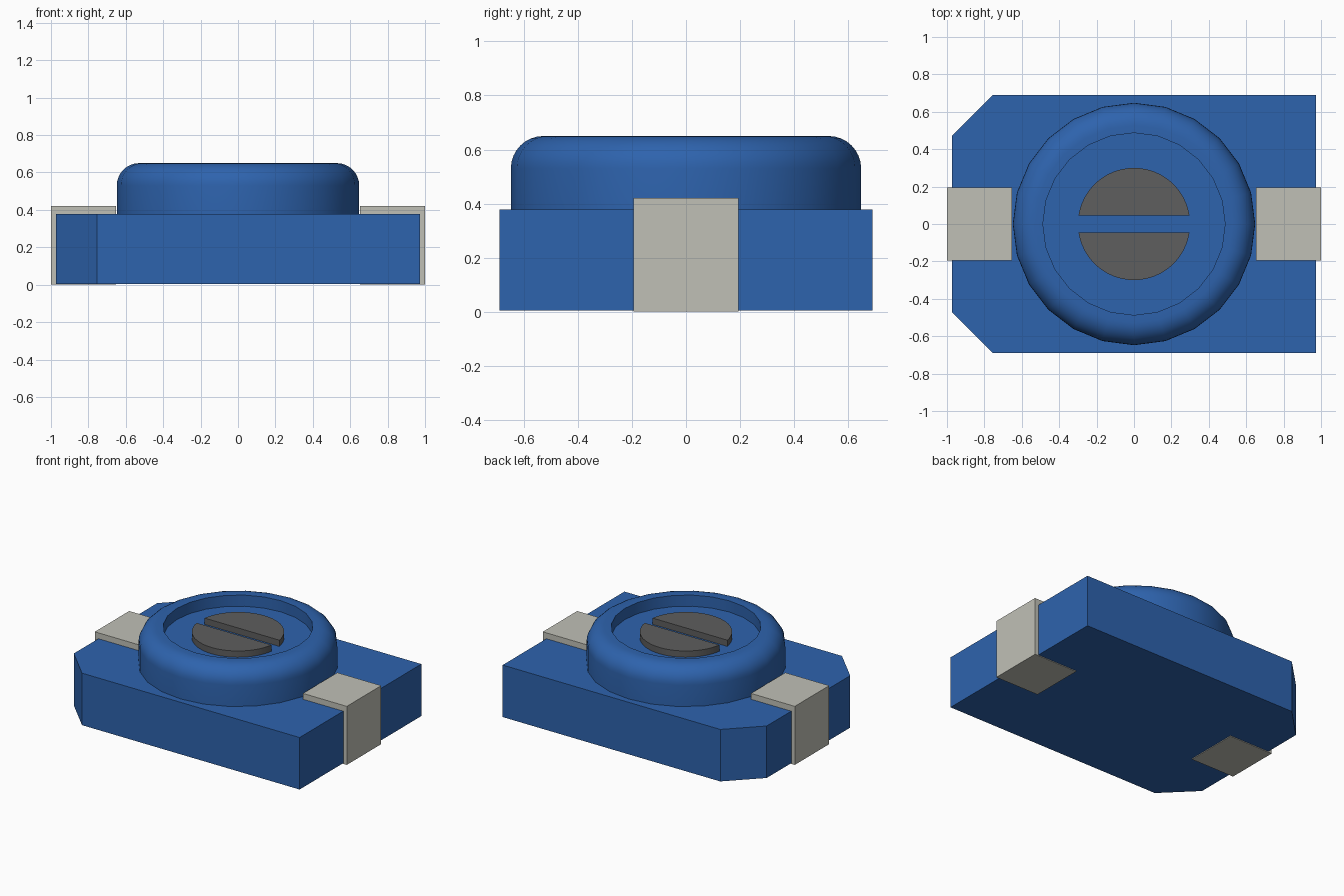
import bpy
import bmesh
from math import sin, cos, pi, asin, radians

cube = bpy.data.objects.get("Cube")
if cube:
    bpy.data.objects.remove(cube, do_unlink=True)


def material(name, rgb):
    mat = bpy.data.materials.new(name)
    mat.use_nodes = True
    color = (*rgb, 1)
    mat.diffuse_color = color
    mat.node_tree.nodes["Principled BSDF"].inputs["Base Color"].default_value = color
    return mat


def finish(name, bm, mat, smooth=False):
    bmesh.ops.recalc_face_normals(bm, faces=bm.faces)
    mesh = bpy.data.meshes.new(name)
    bm.to_mesh(mesh)
    bm.free()
    mesh.materials.append(mat)
    obj = bpy.data.objects.new(name, mesh)
    bpy.context.collection.objects.link(obj)
    if smooth:
        bpy.ops.object.select_all(action="DESELECT")
        obj.select_set(True)
        bpy.context.view_layer.objects.active = obj
        bpy.ops.object.shade_smooth_by_angle(angle=radians(35))
    return obj


def prism(name, points, vector, mat, smooth=False):
    """Extrude a closed outline of 3D points along a vector."""
    bm = bmesh.new()
    face = bm.faces.new([bm.verts.new(p) for p in points])
    result = bmesh.ops.extrude_face_region(bm, geom=[face], use_keep_orig=True)
    moved = [v for v in result["geom"] if isinstance(v, bmesh.types.BMVert)]
    bmesh.ops.translate(bm, verts=moved, vec=vector)
    return finish(name, bm, mat, smooth)


def lathe(name, profile, segments, mat):
    """Spin a (radius, height) profile around z."""
    bm = bmesh.new()
    verts = [bm.verts.new((r, 0, z)) for r, z in profile]
    edges = [bm.edges.new(pair) for pair in zip(verts, verts[1:])]
    bmesh.ops.spin(bm, geom=verts + edges, cent=(0, 0, 0), axis=(0, 0, 1),
                   angle=2 * pi, steps=segments, use_duplicate=False)
    bmesh.ops.remove_doubles(bm, verts=bm.verts, dist=0.0005)
    return finish(name, bm, mat, smooth=True)


blue = material("blue plastic", (0.027, 0.125, 0.42))
silver = material("silver metal", (0.53, 0.53, 0.47))
grey = material("dark grey metal", (0.112, 0.112, 0.112))

# Base block with two chamfered corners on the right end
L, W, C = 0.972, 0.69, 0.217
outline = [(L, -W), (L, W), (C - L, W), (-L, W - C), (-L, C - W), (C - L, -W)]
prism("base_block", [(x, y, 0.005) for x, y in outline], (0, 0, 0.373), blue)

# Round housing with a rolled shoulder and a recessed floor
R, TOP, FILLET, FLOOR = 0.648, 0.65, 0.12, 0.57
shoulder = [(R - FILLET + FILLET * cos(i * pi / 16),
             TOP - FILLET + FILLET * sin(i * pi / 16)) for i in range(9)]
profile = [(0, 0.37), (R, 0.37), *shoulder, (0.487, TOP), (0.487, FLOOR), (0, FLOOR)]
lathe("round_housing", profile, 24, blue)

# Rotor: two half discs either side of a screwdriver slot
RADIUS, SLOT = 0.3, 0.045
start = asin(SLOT / RADIUS)
arc = [start + (pi - 2 * start) * i / 24 for i in range(25)]
for side, name in ((1, "rotor_half_back"), (-1, "rotor_half_front")):
    half = [(RADIUS * cos(a), side * RADIUS * sin(a), FLOOR) for a in arc]
    prism(name, half, (0, 0, 0.045), grey, smooth=True)

# Terminals: metal strips wrapped over the top, end and bottom
strip = [(0.652, 0), (1, 0), (1, 0.42), (0.652, 0.42),
         (0.652, 0.378), (L, 0.378), (L, 0.005), (0.652, 0.005)]
for side, name in ((1, "left_terminal"), (-1, "right_terminal")):
    prism(name, [(side * x, -0.195, z) for x, z in strip], (0, 0.39, 0), silver)
